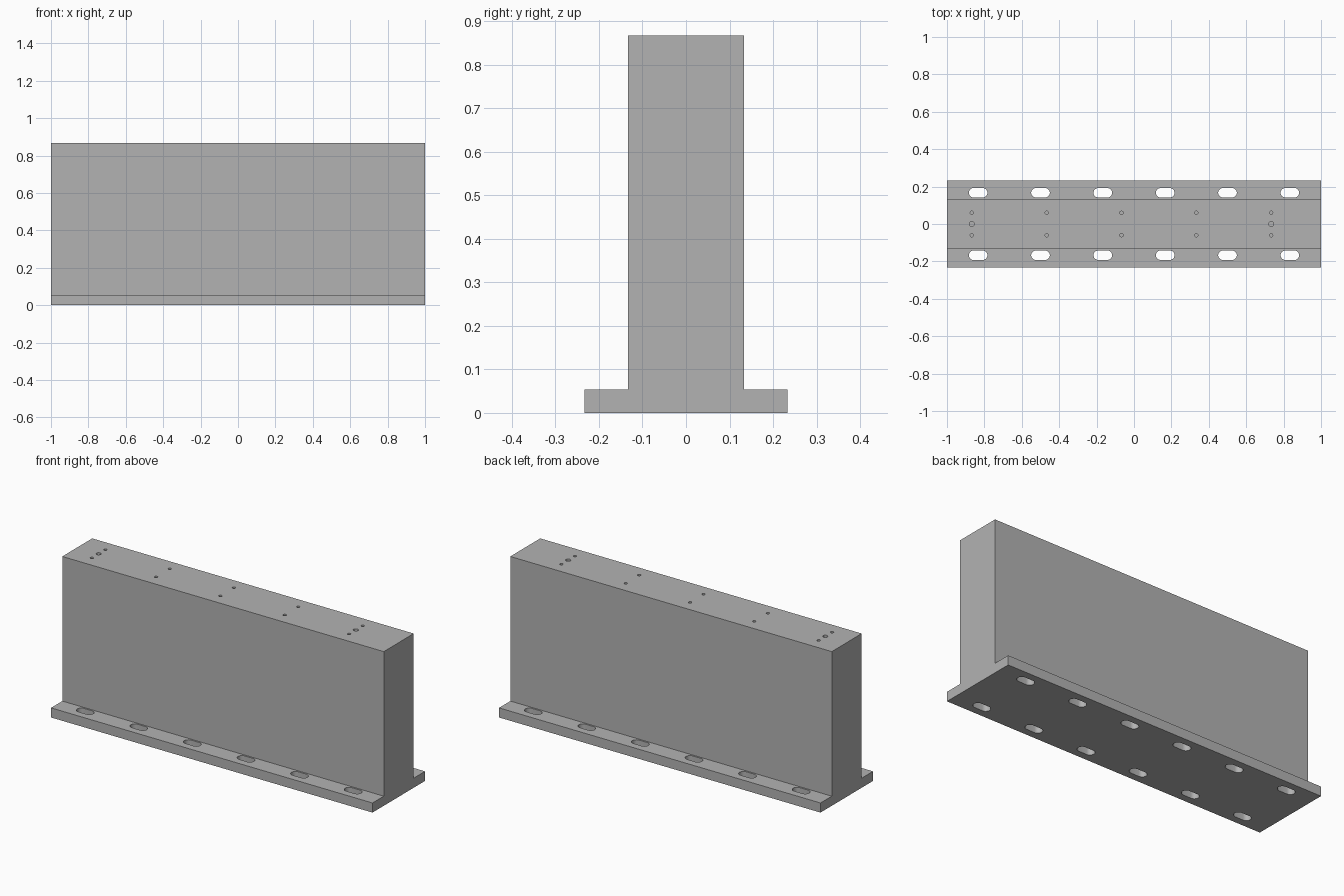
import bpy, bmesh, math

cube = bpy.data.objects.get("Cube")
if cube:
    bpy.data.objects.remove(cube, do_unlink=True)

LENGTH, HEIGHT = 2.0, 0.867
WALL, FLANGE, FLANGE_TOP = 0.133, 0.233, 0.054

steel = bpy.data.materials.new("plain_grey")
steel.use_nodes = True
grey = (0.45, 0.45, 0.45, 1)
steel.diffuse_color = grey
steel.node_tree.nodes["Principled BSDF"].inputs["Base Color"].default_value = grey


def prism(name, outline, direction):
    """Extrude a closed outline of 3D points along a direction."""
    bm = bmesh.new()
    face = bm.faces.new([bm.verts.new(p) for p in outline])
    out = bmesh.ops.extrude_face_region(bm, geom=[face])
    moved = [v for v in out["geom"] if isinstance(v, bmesh.types.BMVert)]
    bmesh.ops.translate(bm, verts=moved, vec=direction)
    bmesh.ops.recalc_face_normals(bm, faces=bm.faces)
    mesh = bpy.data.meshes.new(name)
    bm.to_mesh(mesh)
    bm.free()
    mesh.materials.append(steel)
    ob = bpy.data.objects.new(name, mesh)
    bpy.context.collection.objects.link(ob)
    return ob


def slot(x, y, z, radius, stretch, steps):
    """Round outline, pulled apart along x by the stretch."""
    pts = []
    for side in (1, -1):
        for i in range(steps + 1):
            a = math.pi * (i / steps - 0.5)
            pts.append((x + side * (stretch + radius * math.cos(a)),
                        y + side * radius * math.sin(a), z))
    return pts if stretch else pts[:steps] + pts[steps + 1:-1]


# Inverted T-section body
half = [(FLANGE, 0), (FLANGE, FLANGE_TOP), (WALL, FLANGE_TOP), (WALL, HEIGHT)]
section = half + [(-y, z) for y, z in reversed(half)]
body = prism("flanged_wall", [(-LENGTH / 2, y, z) for y, z in section], (LENGTH, 0, 0))

cutters = []

# Mounting slots through both flanges
for i in range(6):
    for y in (-0.167, 0.167):
        cutters.append(prism("slot_cutter", slot((i - 2.5) / 3, y, -0.05, 0.025, 0.025, 12),
                             (0, 0, 0.2)))

# Blind bores in the top: screw pairs, with a larger dowel bore at each end pair
for i in range(5):
    x = -0.867 + 0.4 * i
    bores = [(-0.06, 0.009), (0.06, 0.009)]
    if i in (0, 4):
        bores.append((0, 0.0135))
    for y, radius in bores:
        cutters.append(prism("bore_cutter", slot(x, y, HEIGHT - 0.08, radius, 0, 8),
                             (0, 0, 0.1)))

# Cut all openings
group = bpy.data.collections.new("cutters")
for c in cutters:
    c.hide_render = True
    group.objects.link(c)
cut = body.modifiers.new("openings", "BOOLEAN")
cut.operation = "DIFFERENCE"
cut.solver = "EXACT"
cut.operand_type = "COLLECTION"
cut.collection = group

bpy.ops.object.select_all(action="DESELECT")
body.select_set(True)
bpy.context.view_layer.objects.active = body
bpy.ops.object.modifier_apply(modifier=cut.name)
for c in cutters:
    bpy.data.objects.remove(c, do_unlink=True)
bpy.data.collections.remove(group)
bpy.ops.object.shade_smooth_by_angle(angle=math.radians(35))
